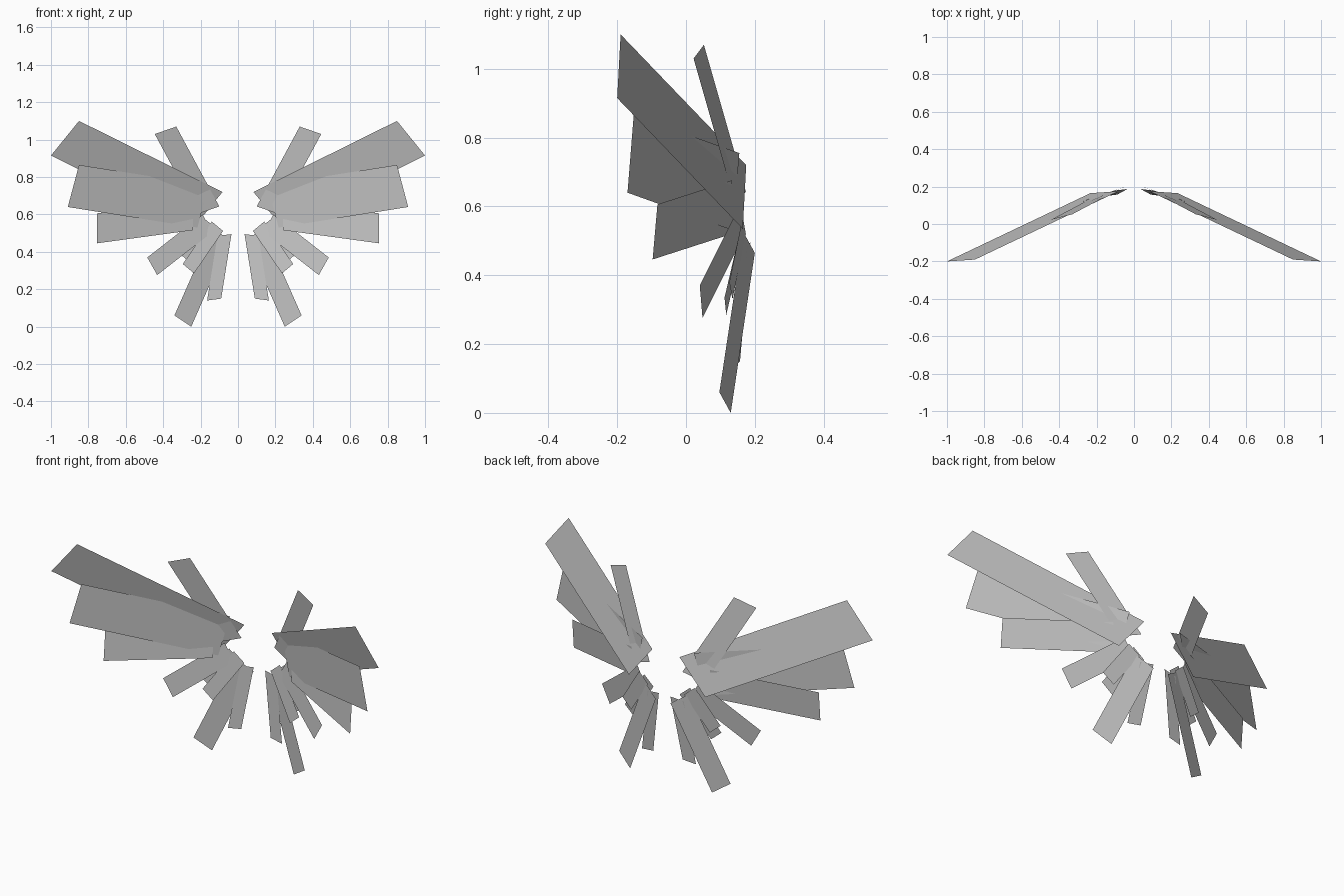
import bpy
import bmesh
from mathutils import Vector

cube = bpy.data.objects.get("Cube")
if cube:
    bpy.data.objects.remove(cube, do_unlink=True)

# One grey for all the feathers
grey = bpy.data.materials.new("feather_grey")
grey.use_nodes = True
colour = (0.55, 0.55, 0.55, 1.0)
grey.diffuse_color = colour
grey.node_tree.nodes["Principled BSDF"].inputs["Base Color"].default_value = colour


def feather(name, tip_a, tip_b, root_a):
    """Flat blade: two tip corners and one root corner; the fourth follows.
    It is built on both sides of the model."""
    a, b, root = Vector(tip_a), Vector(tip_b), Vector(root_a)
    corners = [a, b, root + b - a, root]
    for side, sign in (("left", 1), ("right", -1)):
        bm = bmesh.new()
        face = bm.faces.new([bm.verts.new((sign * p.x, p.y, p.z)) for p in corners])
        face.normal_update()
        if face.normal.y > 0:          # every blade faces forward
            face.normal_flip()
        mesh = bpy.data.meshes.new(f"{side}_{name}")
        bm.to_mesh(mesh)
        bm.free()
        mesh.materials.append(grey)
        obj = bpy.data.objects.new(f"{side}_{name}", mesh)
        bpy.context.collection.objects.link(obj)


# Upper wing: upright blade and three broad blades
feather("upright_feather", (.33, .052, 1.07), (.445, .022, 1.03), (.10, .174, .643))
feather("top_feather", (.85, -.19, 1.10), (1.0, -.20, .915), (.083, .175, .72))
feather("middle_feather", (.85, -.152, .865), (.91, -.17, .64), (.157, .155, .755))
feather("lower_feather", (.753, -.083, .606), (.753, -.097, .446), (.24, .134, .676))

# Lower wing: short blades fanning down
feather("side_feather", (.485, .04, .37), (.432, .048, .276), (.19, .155, .60))
feather("short_feather_outer", (.30, .126, .38), (.24, .135, .33), (.17, .165, .57))
feather("short_feather_inner", (.295, .112, .335), (.235, .117, .285), (.14, .165, .562))

# Tail: one long and one narrow blade
feather("tail_feather_long", (.34, .097, .06), (.25, .13, .0), (.135, .167, .525))
feather("tail_feather_narrow", (.165, .148, .14), (.09, .157, .15), (.11, .178, .485))
